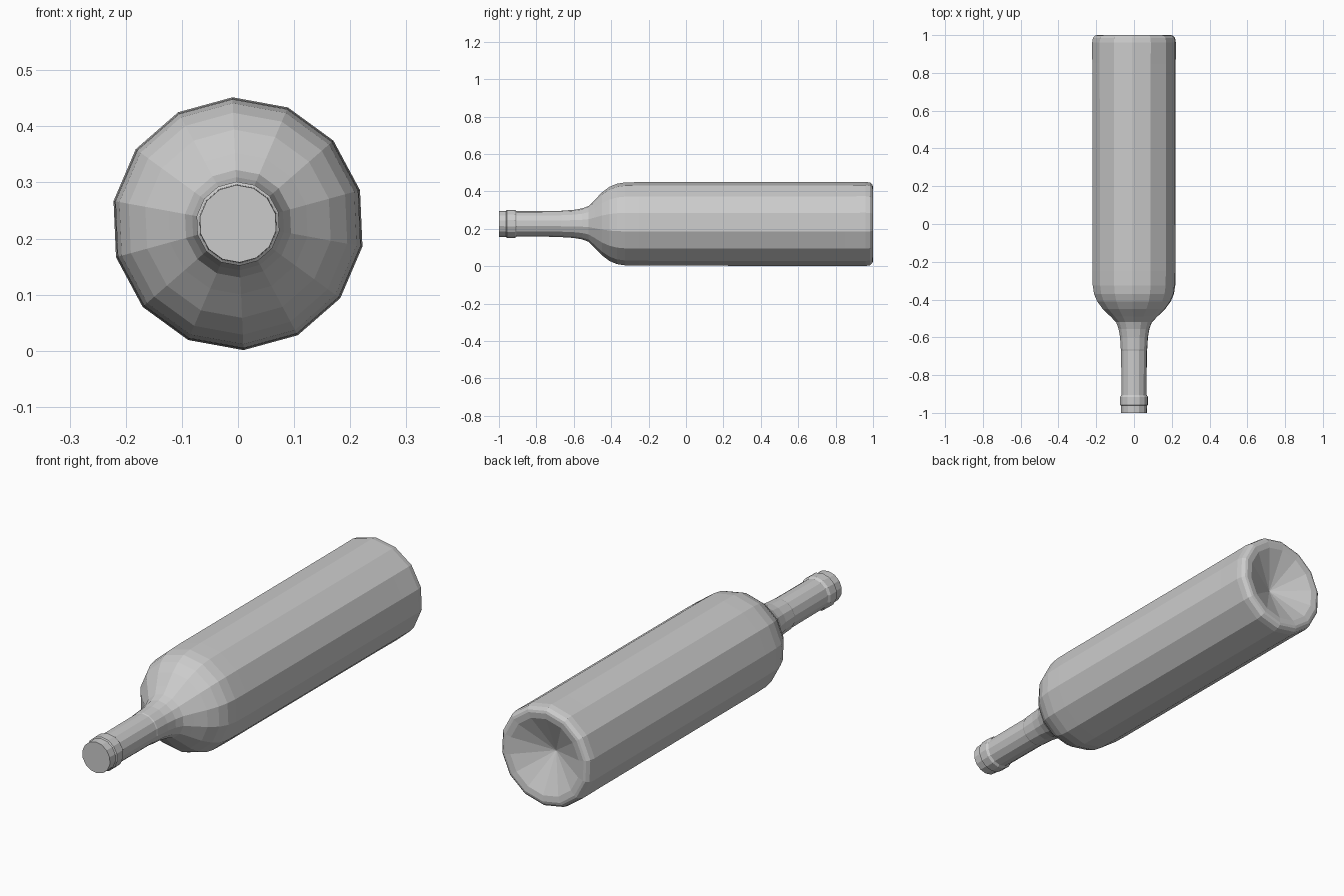
import bpy, bmesh, math

if "Cube" in bpy.data.objects:
    bpy.data.objects.remove(bpy.data.objects["Cube"])

SIDES = 14
TURN = math.radians(92.5)
CZ = 0.2265

# Profile as (y, radius), from the mouth to the inner edge of the base
profile = [
    (-1.0, 0.069), (-0.962, 0.070), (-0.958, 0.075), (-0.915, 0.075), (-0.905, 0.068),
    (-0.67, 0.069), (-0.665, 0.071), (-0.60, 0.075), (-0.555, 0.083), (-0.52, 0.096),
    (-0.49, 0.126), (-0.45, 0.168), (-0.41, 0.198), (-0.37, 0.215), (-0.325, 0.222),
    (-0.25, 0.2235), (0.85, 0.2245), (0.96, 0.2255), (0.985, 0.221), (0.997, 0.209),
    (1.0, 0.198), (0.997, 0.172),
]
PUNT_Y = 0.915

bm = bmesh.new()


def ring(y, r):
    return [bm.verts.new((r * math.cos(TURN + math.tau * i / SIDES), y,
                          CZ + r * math.sin(TURN + math.tau * i / SIDES)))
            for i in range(SIDES)]


# Bottle walls
rings = [ring(y, r) for y, r in profile]
for a, b in zip(rings, rings[1:]):
    for i in range(SIDES):
        j = (i + 1) % SIDES
        bm.faces.new((a[i], a[j], b[j], b[i]))

# Closed mouth and hollow cone in the base
bm.faces.new(rings[0])
apex = bm.verts.new((0, PUNT_Y, CZ))
for i in range(SIDES):
    bm.faces.new((rings[-1][i], rings[-1][(i + 1) % SIDES], apex))

bmesh.ops.recalc_face_normals(bm, faces=bm.faces)
mesh = bpy.data.meshes.new("bottle")
bm.to_mesh(mesh)
bm.free()
bottle = bpy.data.objects.new("bottle", mesh)
bpy.context.collection.objects.link(bottle)
